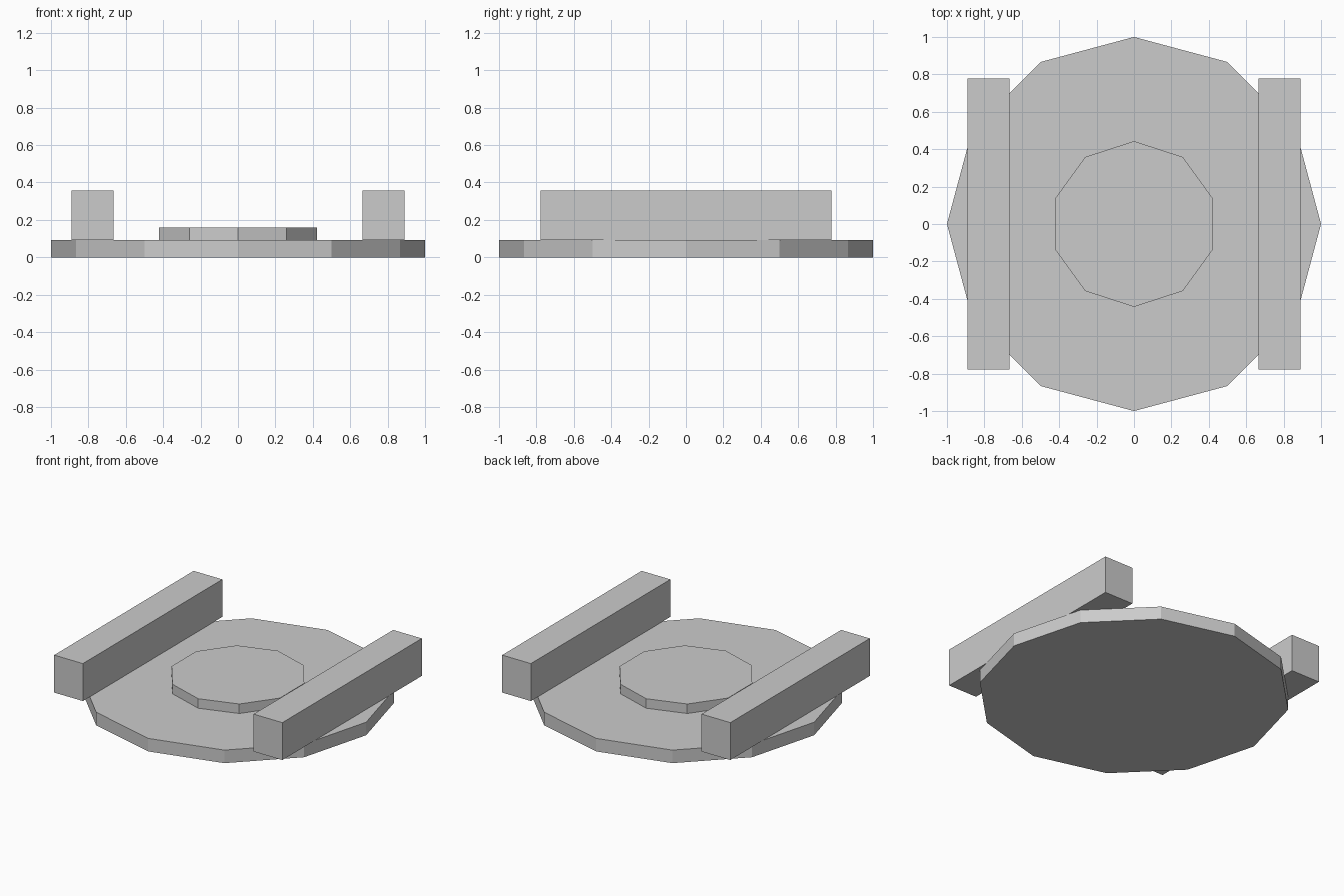
import bpy
import math

if "Cube" in bpy.data.objects:
    bpy.data.objects.remove(bpy.data.objects["Cube"])

# Single grey finish
grey = bpy.data.materials.new("light_grey")
grey.diffuse_color = (0.6, 0.6, 0.6, 1.0)
grey.use_nodes = True
grey.node_tree.nodes["Principled BSDF"].inputs["Base Color"].default_value = grey.diffuse_color


def finish(name):
    obj = bpy.context.object
    obj.name = name
    obj.data.materials.append(grey)
    return obj


def disc(name, sides, radius, z0, z1):
    """Flat-sided prism with one corner pointing to +y."""
    bpy.ops.mesh.primitive_cylinder_add(
        vertices=sides, radius=radius, depth=z1 - z0,
        location=(0, 0, (z0 + z1) / 2))
    return finish(name)


def box(name, x0, x1, half_y, z0, z1):
    bpy.ops.mesh.primitive_cube_add(
        size=1, location=((x0 + x1) / 2, 0, (z0 + z1) / 2))
    bpy.context.object.scale = (x1 - x0, 2 * half_y, z1 - z0)
    bpy.ops.object.transform_apply(location=False, rotation=False, scale=True)
    return finish(name)


# Twelve-sided base plate and ten-sided raised centre
disc("base_plate", 12, 1.0, 0.0, 0.092)
disc("centre_disc", 10, 0.443, 0.092, 0.159)

# Long side rails
box("left_rail", -0.89, -0.666, 0.777, 0.092, 0.356)
box("right_rail", 0.666, 0.89, 0.777, 0.092, 0.356)
